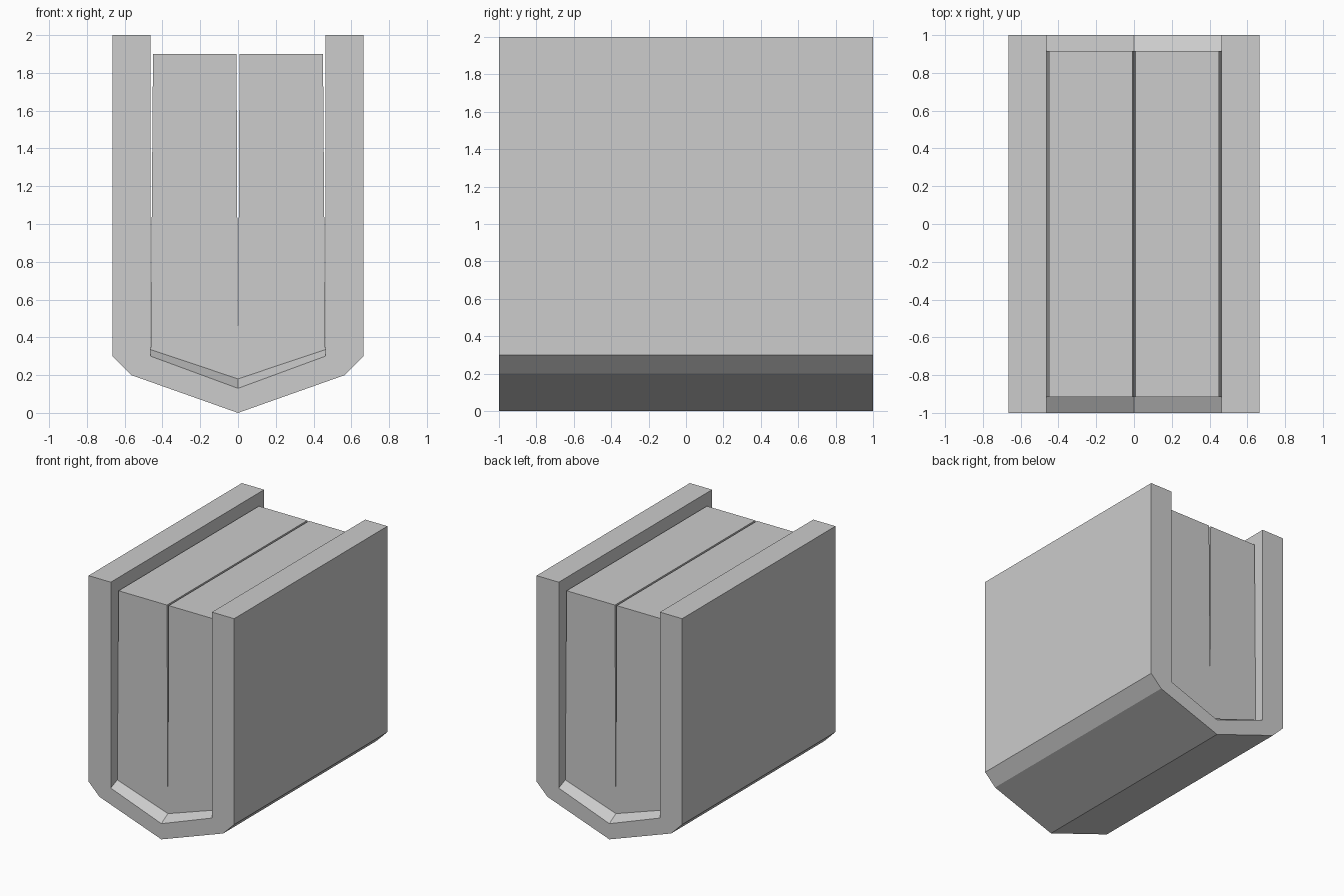
import bpy
import bmesh

if "Cube" in bpy.data.objects:
    bpy.data.objects.remove(bpy.data.objects["Cube"])

grey = bpy.data.materials.new("light grey")
grey.diffuse_color = (0.604, 0.604, 0.604, 1)
grey.use_nodes = True
grey.node_tree.nodes["Principled BSDF"].inputs["Base Color"].default_value = grey.diffuse_color

END, SILL = 1.0, 0.915          # half length of the channel and of the blocks


def loft(name, sections):
    """Solid through matching x-z profiles placed at y stations."""
    bm = bmesh.new()
    rings = [[bm.verts.new((x, y, z)) for x, z in pts] for y, pts in sections]
    n = len(rings[0])
    for a, b in zip(rings, rings[1:]):
        for i in range(n):
            j = (i + 1) % n
            bm.faces.new((a[i], a[j], b[j], b[i]))
    bm.faces.new(rings[0])
    bm.faces.new(rings[-1])
    bmesh.ops.recalc_face_normals(bm, faces=bm.faces)
    # merge the flat side strips, keep the sloped sills
    bmesh.ops.dissolve_limit(bm, angle_limit=0.002, verts=bm.verts, edges=bm.edges)
    mesh = bpy.data.meshes.new(name)
    bm.to_mesh(mesh)
    bm.free()
    mesh.materials.append(grey)
    obj = bpy.data.objects.new(name, mesh)
    bpy.context.collection.objects.link(obj)
    return obj


def channel_profile(side_z, mid_z):
    """U-shaped profile with a keel and a V floor of the given heights."""
    half = [(0.565, 0.2), (0.665, 0.3), (0.665, 2.0), (0.462, 2.0), (0.462, side_z)]
    return ([(0, 0)] + half + [(0, mid_z)]
            + [(-x, z) for x, z in reversed(half)])


# outer channel, with the floor sloping down to both open ends
lip = channel_profile(0.30, 0.13)
floor = channel_profile(0.335, 0.18)
loft("channel", [(-END, lip), (-SILL, floor), (SILL, floor), (END, lip)])

# two slightly tapered blocks standing on the V floor
for name, s in (("left_block", -1), ("right_block", 1)):
    block = [(0, 0.18), (s * 0.462, 0.335), (s * 0.45, 1.9), (s * 0.008, 1.9)]
    loft(name, [(-SILL, block), (SILL, block)])
